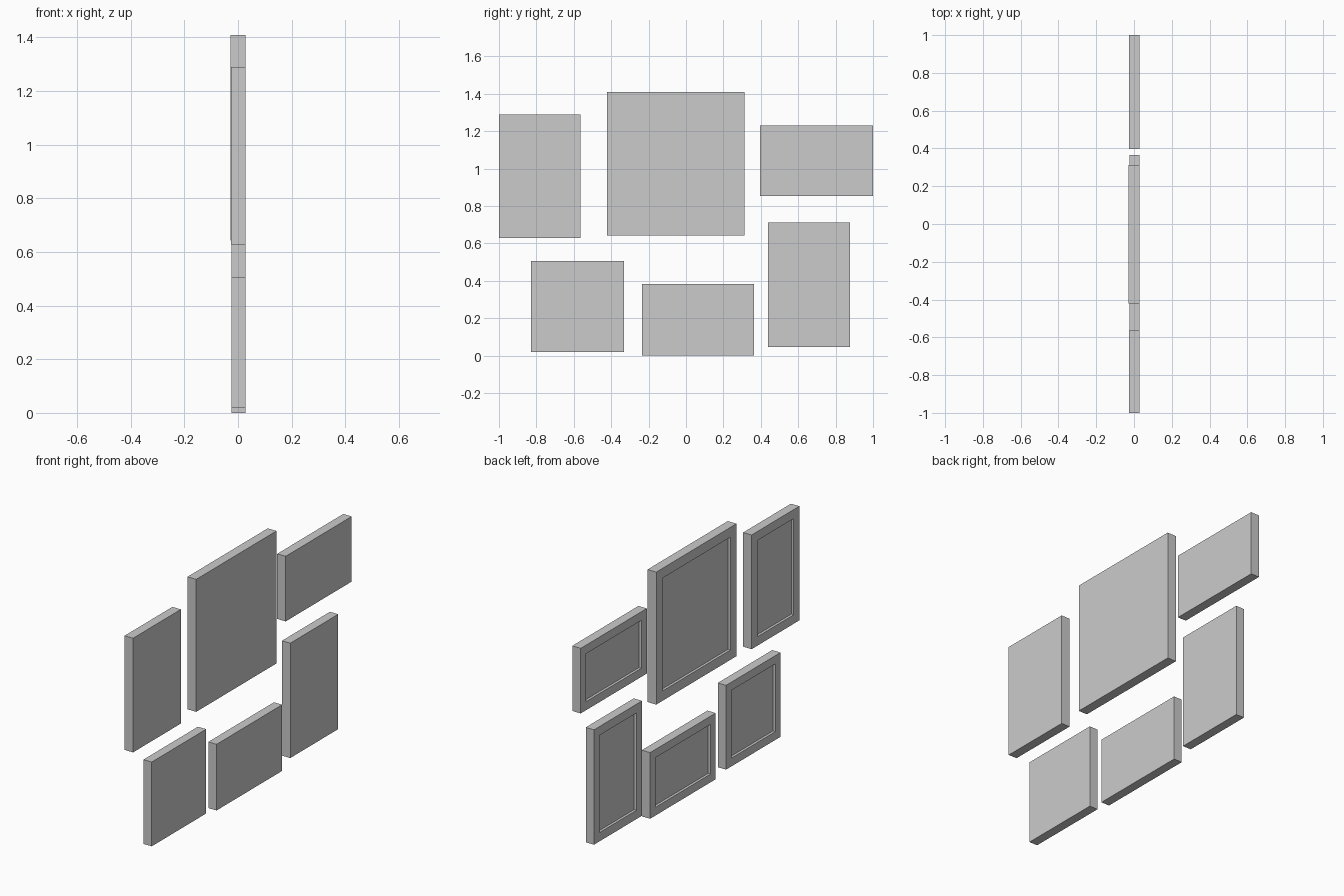
import bpy, bmesh
from mathutils import Vector

if "Cube" in bpy.data.objects:
    bpy.data.objects.remove(bpy.data.objects["Cube"])

BACK = 0.028      # wall-side plane shared by all frames
RECESS = 0.015    # depth of the picture below the frame rim


def picture_frame(name, y0, y1, z0, z1, front, border):
    """Box whose -x face is inset and sunk to leave a raised rim."""
    bm = bmesh.new()
    bmesh.ops.create_cube(bm, size=1)
    size = Vector((BACK - front, y1 - y0, z1 - z0))
    bmesh.ops.scale(bm, vec=size, verts=bm.verts)
    bm.normal_update()
    face = min(bm.faces, key=lambda f: f.calc_center_median().x)
    bmesh.ops.inset_region(bm, faces=[face], thickness=border, use_even_offset=True)
    sunk = bmesh.ops.extrude_discrete_faces(bm, faces=[face])["faces"][0]
    bmesh.ops.translate(bm, vec=(RECESS, 0, 0), verts=sunk.verts)
    bmesh.ops.recalc_face_normals(bm, faces=bm.faces)
    mesh = bpy.data.meshes.new(name)
    bm.to_mesh(mesh)
    bm.free()
    obj = bpy.data.objects.new(name, mesh)
    obj.location = ((BACK + front) / 2, (y0 + y1) / 2, (z0 + z1) / 2)
    bpy.context.collection.objects.link(obj)


# Upper row
picture_frame("upper_portrait_frame", -1.0, -0.563, 0.628, 1.289, -0.026, 0.052)
picture_frame("large_centre_frame", -0.422, 0.312, 0.642, 1.409, -0.028, 0.057)
picture_frame("upper_landscape_frame", 0.396, 1.0, 0.853, 1.23, -0.026, 0.05)
# Lower row
picture_frame("lower_square_frame", -0.829, -0.331, 0.019, 0.507, -0.025, 0.048)
picture_frame("lower_landscape_frame", -0.236, 0.364, 0.0, 0.383, -0.025, 0.048)
picture_frame("lower_portrait_frame", 0.438, 0.877, 0.046, 0.711, -0.025, 0.051)
